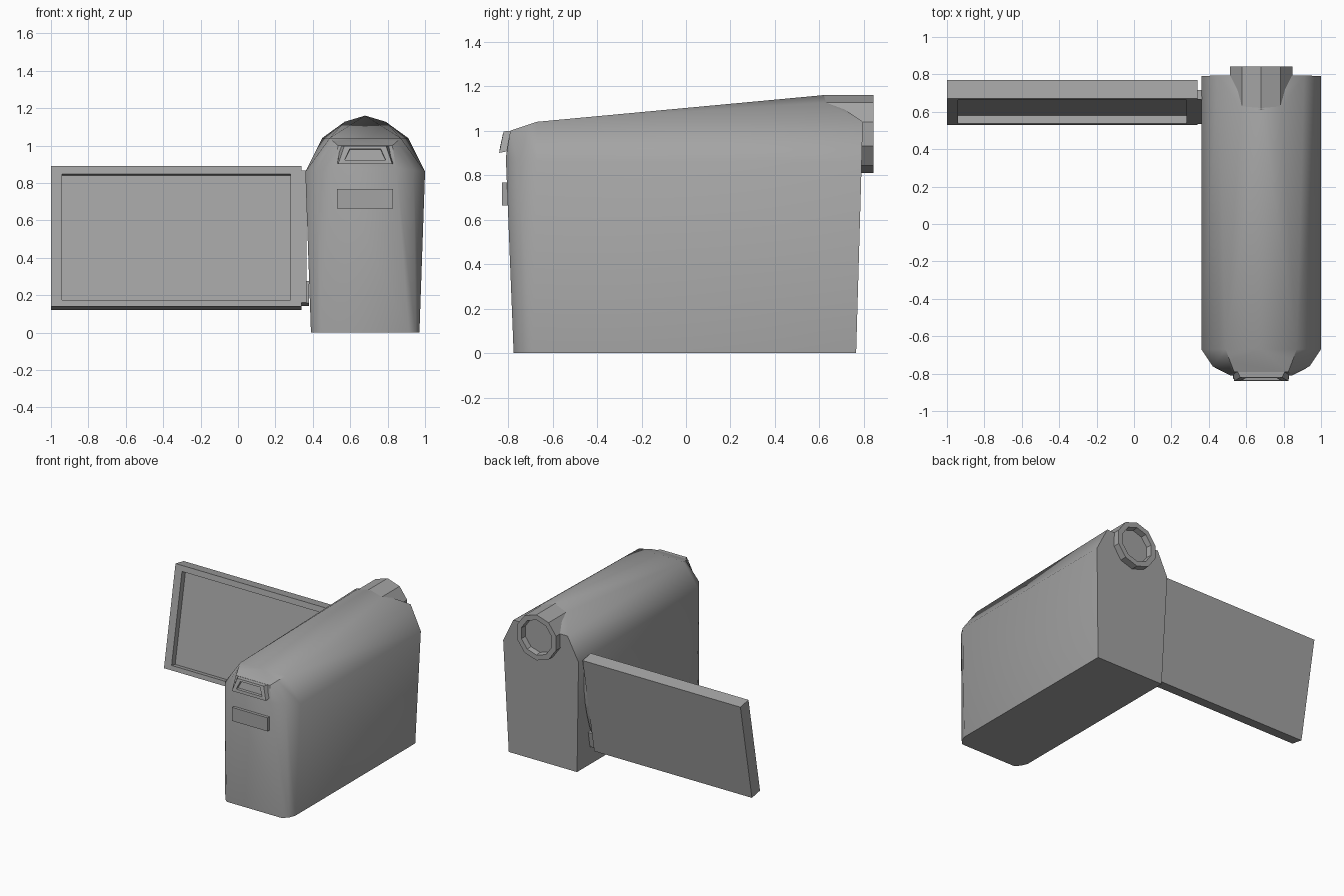
import bpy, bmesh, math
from mathutils import Vector

cube = bpy.data.objects.get("Cube")
if cube:
    bpy.data.objects.remove(cube, do_unlink=True)

grey = bpy.data.materials.new("plain_grey")
grey.use_nodes = True
colour = (0.37, 0.37, 0.37, 1)
grey.diffuse_color = colour
grey.node_tree.nodes["Principled BSDF"].inputs["Base Color"].default_value = colour

CX = 0.68  # centre line of the camera body


def loft(rings, cap_end=True):
    """Bridge closed loops of equal length and cap the ends."""
    bm = bmesh.new()
    loops = [[bm.verts.new(p) for p in ring] for ring in rings]
    n = len(loops[0])
    for a, b in zip(loops, loops[1:]):
        for i in range(n):
            j = (i + 1) % n
            bm.faces.new((a[i], a[j], b[j], b[i]))
    bm.faces.new(loops[0][::-1])
    if cap_end:
        bm.faces.new(loops[-1])
    return bm, loops


def finish(name, bm, smooth=None):
    bmesh.ops.recalc_face_normals(bm, faces=bm.faces)
    mesh = bpy.data.meshes.new(name)
    bm.to_mesh(mesh)
    bm.free()
    mesh.materials.append(grey)
    obj = bpy.data.objects.new(name, mesh)
    bpy.context.collection.objects.link(obj)
    if smooth:
        bpy.ops.object.select_all(action='DESELECT')
        obj.select_set(True)
        bpy.context.view_layer.objects.active = obj
        bpy.ops.object.shade_smooth_by_angle(angle=math.radians(smooth))
    return obj


def mirrored(half):
    """Half outline (back to front) plus its mirror, as a closed loop."""
    right = [(CX + x, y, z) for x, y, z in half]
    return right + [(CX - x, y, z) for x, y, z in reversed(half)]


# Body: three outlines from base to shoulder, each back, side, corner, front
base = [(0.29, 0.765, 0), (0.29, -0.69, 0), (0.27, -0.74, 0), (0.235, -0.775, 0)]
waist = [(0.32, 0.79, 0.86), (0.32, -0.67, 0.86), (0.26, -0.76, 0.87), (0.165, -0.81, 0.88)]
shoulder = [(0.23, 0.795, 1.04), (0.19, -0.67, 1.04), (0.168, -0.73, 1.02), (0.145, -0.79, 1.0)]
bm, loops = loft([mirrored(r) for r in (base, waist, shoulder)], cap_end=False)
back_r, side_r, mid_r, front_r, front_l, mid_l, side_l, back_l = loops[-1]

# Hood rising from the front of the top to the lens
ridge = bm.verts.new((CX, 0.62, 1.16))
hip_r, hip_l = [bm.verts.new((CX + s * 0.11, 0.62, 1.127)) for s in (1, -1)]
brow = bm.verts.new((CX, -0.67, 1.04))
for face in ((side_r, brow, side_l, mid_l, front_l, front_r, mid_r),
             (side_r, back_r, hip_r), (side_l, hip_l, back_l),
             (side_r, hip_r, ridge, brow), (side_l, brow, ridge, hip_l),
             (back_r, back_l, ridge), (back_r, ridge, hip_r), (back_l, hip_l, ridge)):
    bm.faces.new(face)
finish("camera_body", bm, 38)


# Lens: ten-sided tube with a recessed glass
def decagon(radius, y):
    return [(CX + radius * math.sin(k * math.tau / 10), y,
             0.985 + radius * math.cos(k * math.tau / 10)) for k in range(10)]


bm, _ = loft([decagon(0.175, 0.61), decagon(0.175, 0.843),
              decagon(0.135, 0.843), decagon(0.13, 0.80)])
finish("lens", bm)

# Screen frame of reference: leaning back about its lower front edge
tilt = math.radians(10.6)
up = Vector((0, math.sin(tilt), math.cos(tilt)))
back = Vector((0, math.cos(tilt), -math.sin(tilt)))
corner = Vector((0, 0.53, 0.14))


def on_screen(x, u, depth):
    return corner + Vector((x, 0, 0)) + up * u + back * depth


def panel(x0, x1, u0, u1, depth):
    return [on_screen(x, u, depth) for x, u in ((x0, u0), (x1, u0), (x1, u1), (x0, u1))]


# Flip-out screen with a sunken display
outer, inner = (-1.0, 0.34, 0, 0.763), (-0.94, 0.28, 0.035, 0.72)
bm, _ = loft([panel(*outer, 0.1), panel(*outer, 0), panel(*inner, 0), panel(*inner, 0.045)])
finish("screen", bm)

# Hinge: plate with a curved back between screen and body
arc = [(0.02 + 0.72 * k / 8, 0.05 + 0.05 * math.sin(math.pi * k / 8)) for k in range(9)]
outline = [(0.02, 0.0)] + arc + [(0.74, 0.0)]
bm, _ = loft([[on_screen(x, u, d) for u, d in outline] for x in (0.335, 0.366)])
finish("hinge", bm)
bm, _ = loft([panel(0.335, 0.38, 0.02, 0.14, d) for d in (0.01, 0.09)])
finish("hinge_foot", bm)


# Parts on the front face: symmetric four-cornered outlines
def trapezoid(half_low, half_high, low, high):
    (y0, z0), (y1, z1) = low, high
    return [(CX - half_low, y0, z0), (CX + half_low, y0, z0),
            (CX + half_high, y1, z1), (CX - half_high, y1, z1)]


# Eyepiece with a recessed window
bm, _ = loft([trapezoid(0.15, 0.135, (-0.79, 0.91), (-0.77, 1.0)),
              trapezoid(0.145, 0.112, (-0.84, 0.90), (-0.82, 0.997)),
              trapezoid(0.11, 0.083, (-0.837, 0.922), (-0.824, 0.982)),
              trapezoid(0.108, 0.081, (-0.817, 0.924), (-0.805, 0.98))])
finish("eyepiece", bm)

# Front button plate
bm, _ = loft([trapezoid(0.15, 0.15, (y, 0.663), (y, 0.767)) for y in (-0.79, -0.828)])
finish("front_button", bm)
